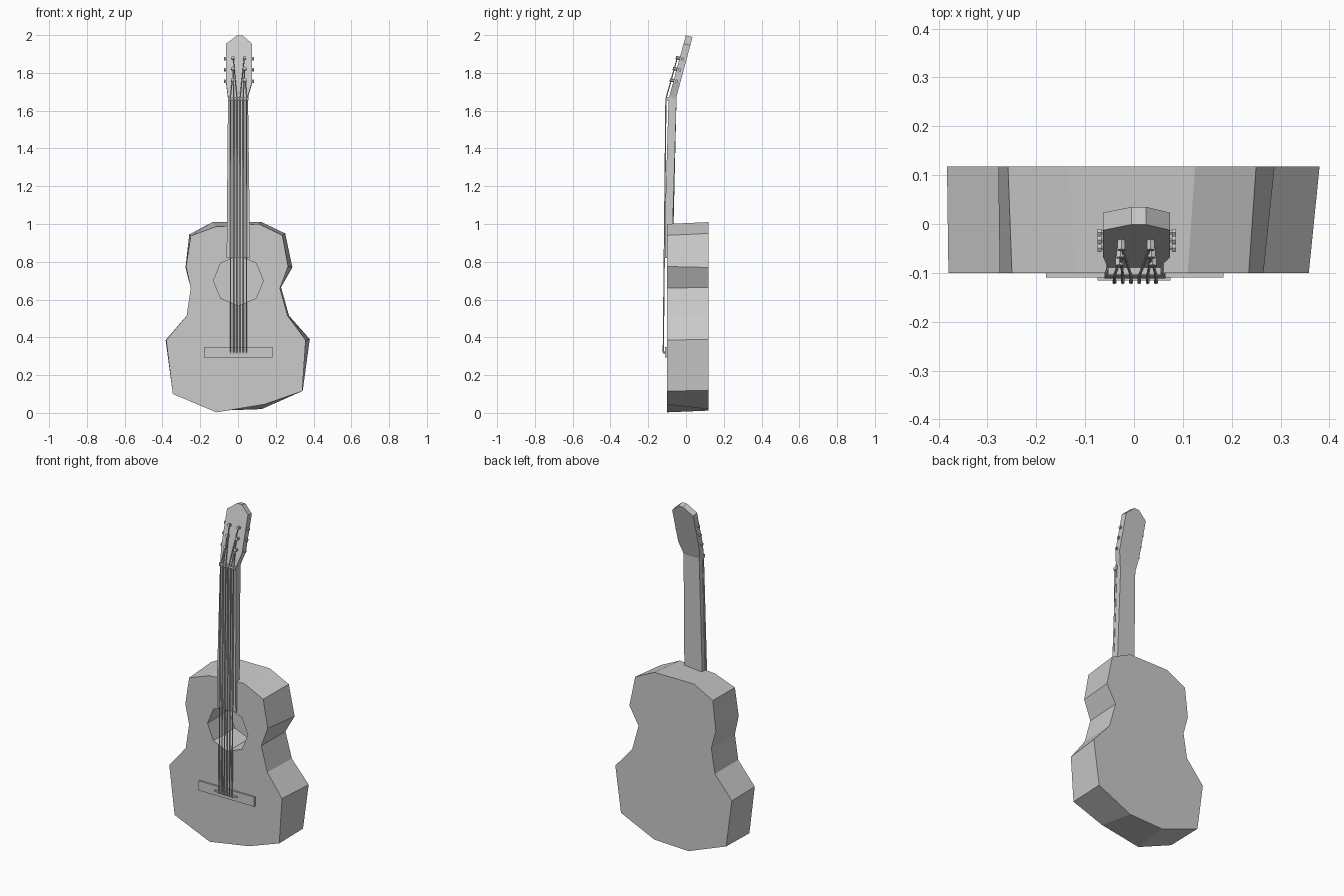
import bpy, bmesh
from mathutils import Vector

if "Cube" in bpy.data.objects:
    bpy.data.objects.remove(bpy.data.objects["Cube"])


def solid(name, front, back):
    """Closed solid between two matching loops of 3D points."""
    bm = bmesh.new()
    a = [bm.verts.new(p) for p in front]
    b = [bm.verts.new(p) for p in back]
    n = len(a)
    bm.faces.new(a)
    bm.faces.new(b[::-1])
    for i in range(n):
        j = (i + 1) % n
        bm.faces.new((a[i], b[i], b[j], a[j]))
    bmesh.ops.recalc_face_normals(bm, faces=bm.faces)
    me = bpy.data.meshes.new(name)
    bm.to_mesh(me)
    bm.free()
    ob = bpy.data.objects.new(name, me)
    bpy.context.collection.objects.link(ob)
    return ob


def plate(name, x0, x1, z0, z1, y0, y1):
    pts = [(x0, z0), (x1, z0), (x1, z1), (x0, z1)]
    return solid(name, [(x, y0, z) for x, z in pts], [(x, y1, z) for x, z in pts])


def rod(name, a, b, r, sides):
    a, b = Vector(a), Vector(b)
    d = b - a
    bpy.ops.mesh.primitive_cylinder_add(vertices=sides, radius=r, depth=d.length, location=(a + b) / 2)
    ob = bpy.context.object
    ob.name = name
    ob.rotation_mode = 'QUATERNION'
    ob.rotation_quaternion = d.to_track_quat('Z', 'Y')
    return ob


# Body: slightly different front and back outlines (x, z)
front = [(-.115, .003), (-.345, .10), (-.38, .385), (-.272, .515), (-.25, .66), (-.275, .775),
         (-.25, .937), (-.12, .985), (.11, 1.0), (.235, .94), (.265, .775), (.222, .66),
         (.262, .515), (.358, .385), (.34, .115), (.14, .045)]
back = [(-.10, .012), (-.345, .105), (-.383, .385), (-.272, .515), (-.248, .66), (-.278, .77),
        (-.258, .945), (-.135, 1.01), (.125, 1.01), (.25, .95), (.288, .77), (.228, .665),
        (.27, .515), (.38, .39), (.343, .12), (.125, .02)]
body = solid("body", [(x, -.10, z) for x, z in front], [(x, .118, z) for x, z in back])

# Octagonal sound hole
bpy.ops.mesh.primitive_cylinder_add(vertices=8, radius=.132, depth=.4, location=(.002, -.10, .70),
                                    rotation=(1.5708, 0, 0))
cutter = bpy.context.object
cutter.name = "sound_hole_cutter"
cutter.hide_render = True
cutter.hide_set(True)
mod = body.modifiers.new("sound_hole", 'BOOLEAN')
mod.operation = 'DIFFERENCE'
mod.solver = 'EXACT'
mod.object = cutter


# Neck and fretboard: tapered, leaning back slightly
def tapered(name, y0, y1, inset):
    def loop(dy):
        return [(-.06 + inset, -.112 + dy, .82), (.064 - inset, -.112 + dy, .82),
                (.062 - inset, -.112 + dy, 1.0), (.053 - inset, -.092 + dy, 1.67),
                (-.053 + inset, -.092 + dy, 1.67), (-.059 + inset, -.112 + dy, 1.0)]
    return solid(name, loop(y0), loop(y1))


tapered("fretboard", 0, .012, 0)
tapered("neck", .012, .042, .002)


# Headstock: tilted plate
def head_y(z):
    return -.087 + (z - 1.68) * .27


head = [(-.05, 1.66), (.05, 1.66), (.055, 1.685), (.074, 1.75), (.074, 1.955), (.025, 1.998),
        (-.005, 1.998), (-.063, 1.955), (-.063, 1.75), (-.055, 1.685)]
solid("headstock", [(x, head_y(z), z) for x, z in head],
      [(x, head_y(z) + .036, z - .008) for x, z in head])

# Nut, bridge and saddle
plate("nut", -.053, .055, 1.655, 1.672, -.104, -.075)
plate("bridge", -.18, .183, .293, .35, -.110, -.09)
plate("saddle", -.075, .075, .317, .326, -.116, -.10)

# Tuner posts on the face, buttons out of both edges
posts = []
for i, z in enumerate((1.76, 1.82, 1.878)):
    for side, edge in ((-1, -.063), (1, .074)):
        x = .004 + side * (.034 - .002 * i)
        y = head_y(z)
        tip = Vector((x, y - .02, z + .004))
        rod("tuner_post", (x, y + .01, z - .004), tip, .009, 6)
        rod("tuner_shaft", (edge - side * .01, y + .016, z - .004),
            (edge + side * .006, y + .016, z - .004), .005, 6)
        rod("tuner_button", (edge + side * .004, y + .016, z - .004),
            (edge + side * .012, y + .016, z - .004), .009, 6)
        posts.append((side, tip + Vector((0, .008, 0))))

# Strings: bridge to nut, then fanned to the posts
left = [p for s, p in posts if s < 0]
right = [p for s, p in posts if s > 0]
for i, post in enumerate(left + right[::-1]):
    x = -.040 + i * .017
    nut = (x, -.106, 1.664)
    rod("string", (x, -.120, .32), nut, .0035, 5)
    rod("string_end", nut, post, .003, 5)
    rod("bridge_pin", (x, -.122, .318), (x, -.10, .318), .004, 5)
